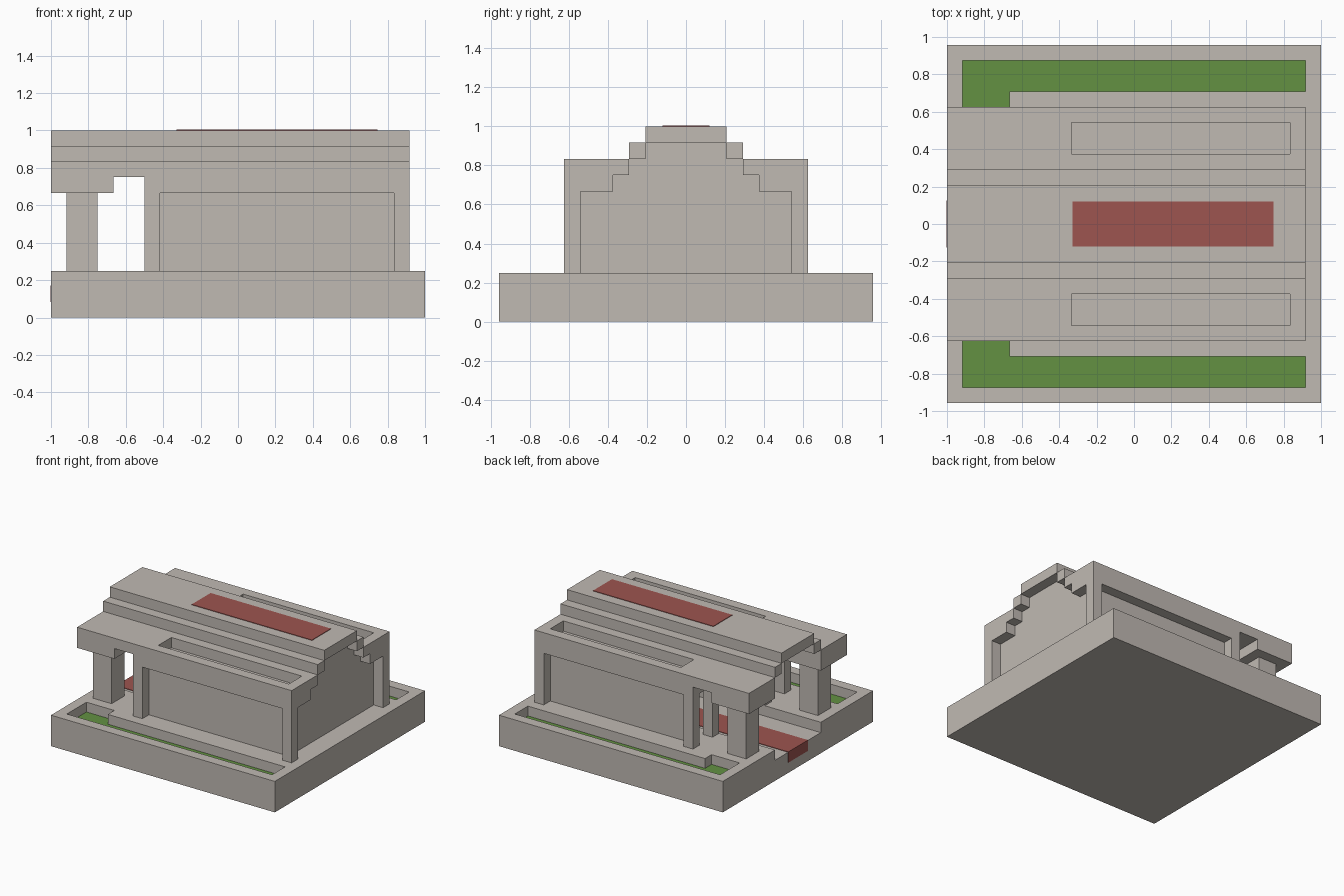
import bpy, bmesh
from itertools import product
from mathutils import Vector

cube = bpy.data.objects.get("Cube")
if cube:
    bpy.data.objects.remove(cube, do_unlink=True)

U = 1 / 12            # block size
NX, NY = 24, 23       # plan size in blocks


def material(name, rgb):
    m = bpy.data.materials.new(name)
    m.use_nodes = True
    m.diffuse_color = (*rgb, 1)
    m.node_tree.nodes["Principled BSDF"].inputs["Base Color"].default_value = (*rgb, 1)
    return m


STONE = material("warm stone", (0.53, 0.49, 0.45))
GREEN = material("grass green", (0.125, 0.285, 0.055))
RED = material("carpet red", (0.34, 0.09, 0.08))


def place(x, y, z):
    return Vector(((x - NX / 2) * U, (y - NY / 2) * U, z * U))


def both_sides(boxes):
    """Add the copy of each box across the long axis."""
    return boxes + [(a, b, NY - d, NY - c, e, f) for a, b, c, d, e, f in boxes]


def cells(boxes):
    return {c for a, b, c0, d, e, f in boxes
            for c in product(range(a, b), range(c0, d), range(e, f))}


def finish(name, bm, mat):
    mesh = bpy.data.meshes.new(name)
    bm.to_mesh(mesh)
    bm.free()
    mesh.materials.append(mat)
    obj = bpy.data.objects.new(name, mesh)
    bpy.context.collection.objects.link(obj)


def solid(name, add, cut=()):
    """Block solid: outer skin of the added boxes less the cut boxes."""
    filled = cells(add) - cells(cut)
    bm = bmesh.new()
    corners = {}

    def vert(p):
        if p not in corners:
            corners[p] = bm.verts.new(place(*p))
        return corners[p]

    for cell in filled:
        for axis, side in product(range(3), (0, 1)):
            near = list(cell)
            near[axis] += 2 * side - 1
            if tuple(near) in filled:
                continue
            u, v = (axis + 1) % 3, (axis + 2) % 3
            ring = []
            for du, dv in ((0, 0), (1, 0), (1, 1), (0, 1)):
                p = list(cell)
                p[axis] += side
                p[u] += du
                p[v] += dv
                ring.append(vert(tuple(p)))
            bm.faces.new(ring if side else ring[::-1])
    bmesh.ops.dissolve_limit(bm, angle_limit=0.01, verts=bm.verts, edges=bm.edges)
    finish(name, bm, STONE)


def plate(name, mat, x0, x1, y0, y1, z0, z1):
    """Thin coloured box."""
    bm = bmesh.new()
    bmesh.ops.create_cube(bm, size=1)
    lo, hi = place(x0, y0, z0), place(x1, y1, z1)
    for v in bm.verts:
        v.co = Vector([(l + h) / 2 + c * (h - l) for l, h, c in zip(lo, hi, v.co)])
    finish(name, bm, mat)


# Base slab with planting troughs and a sunken walkway
troughs = both_sides([(1, 23, 1, 3, 2, 3), (1, 4, 3, 4, 2, 3)])
walkway = (0, 21, 8, 15, 2, 3)
solid("base", [(0, NX, 0, NY, 0, 3)], troughs + [walkway])

# Planting in the troughs
T = 0.05
for i, (a, b, c, d, e, f) in enumerate(troughs):
    plate(f"planting_{i + 1}", GREEN, a, b, c, d, e, e + T)

# Porch columns
for side, box in zip(("front", "back"), both_sides([(1, 3, 5, 7, 3, 8)])):
    solid(f"{side}_porch_column", [box])

# Side walls with corner posts
for side, k in (("front", 0), ("back", 1)):
    wall = [(7, 22, 5, 6, 3, 8)]
    posts = [(6, 7, 4, 5, 3, 8), (22, 23, 4, 5, 3, 8)]
    solid(f"{side}_wall", [both_sides([b])[k] for b in wall + posts])
    solid(f"{side}_door_post", [both_sides([(6, 7, 7, 8, 3, 9)])[k]])

# Stepped end wall
solid("end_wall", [(21, 22, 5, 18, 3, 8), (21, 22, 7, 16, 8, 9),
                   (21, 22, 8, 15, 9, 10), (21, 22, 9, 14, 10, 11)])

# Stepped roof with beams and long recesses
solid("roof",
      both_sides([(0, 4, 4, 8, 8, 9),        # porch beam
                  (6, 23, 4, 7, 8, 9),       # wall beam
                  (0, 23, 4, 8, 9, 10),      # lower tier
                  (0, 23, 8, 9, 10, 11)])    # middle tier
      + [(0, 23, 9, 14, 11, 12)],            # top tier
      both_sides([(8, 22, 5, 7, 9, 10)]))

# Red runners on the roof and along the walkway
E = 0.05
plate("roof_runner", RED, 8 + E, 21 - E, 10 + E, 13 - E, 12, 12 + T)
plate("walkway_runner", RED, 0, 21, 10, 13, 2, 2 + T)
plate("runner_drop", RED, -T / 2, 0, 10, 13, 1, 2 + T)
